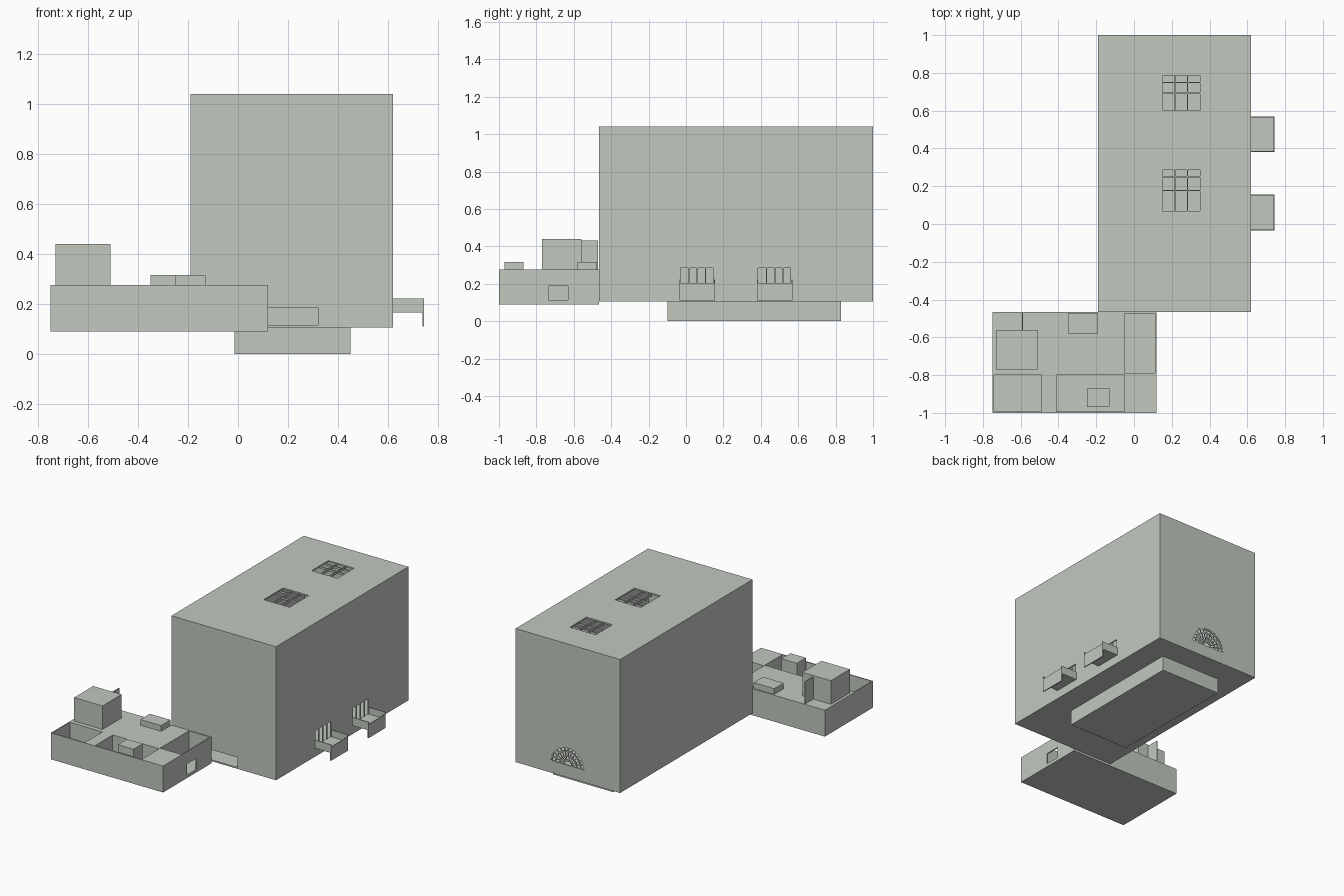
import bpy, bmesh, math

if "Cube" in bpy.data.objects:
    bpy.data.objects.remove(bpy.data.objects["Cube"])

paint = bpy.data.materials.new("pale_grey_green")
paint.diffuse_color = (0.54, 0.58, 0.53, 1)
paint.use_nodes = True
paint.node_tree.nodes["Principled BSDF"].inputs["Base Color"].default_value = paint.diffuse_color


def finish(name, bm):
    bmesh.ops.recalc_face_normals(bm, faces=bm.faces)
    me = bpy.data.meshes.new(name)
    bm.to_mesh(me)
    bm.free()
    me.materials.append(paint)
    ob = bpy.data.objects.new(name, me)
    bpy.context.collection.objects.link(ob)
    return ob


def add_box(bm, x, y, z):
    vs = bmesh.ops.create_cube(bm, size=1)["verts"]
    for v in vs:
        v.co = [(r[0] + r[1]) / 2 + c * (r[1] - r[0]) for c, r in zip(v.co, (x, y, z))]


def boxes(name, *specs):
    bm = bmesh.new()
    for s in specs:
        add_box(bm, *s)
    return finish(name, bm)


def cut(target, cutter):
    mod = target.modifiers.new("opening", "BOOLEAN")
    mod.operation = "DIFFERENCE"
    mod.solver = "EXACT"
    mod.object = cutter
    bpy.context.view_layer.objects.active = target
    bpy.ops.object.modifier_apply(modifier=mod.name)
    bpy.data.objects.remove(cutter)


def cut_box(target, x, y, z):
    cut(target, boxes("cutter", (x, y, z)))


# Hollow main hall
hall = boxes("main_hall", ((-0.19, 0.62), (-0.465, 1.0), (0.105, 1.04)))
cut_box(hall, (-0.18, 0.61), (-0.455, 0.99), (0.115, 1.03))

# Low front doorway
cut_box(hall, (-0.04, 0.32), (-0.5, -0.44), (0.1151, 0.185))

# Skylights with glazing bars
for y0, y1 in ((0.07, 0.285), (0.60, 0.785)):
    cut_box(hall, (0.15, 0.35), (y0, y1), (1.0, 1.1))
    bars = []
    for x in (0.217, 0.283):
        bars.append(((x - 0.003, x + 0.003), (y0, y1), (1.02, 1.036)))
    for k in (1, 2):
        y = y0 + (y1 - y0) * k / 2 if k == 1 else y1 - 0.035
        bars.append(((0.15, 0.35), (y - 0.003, y + 0.003), (1.021, 1.035)))
    boxes("skylight_bars", *bars)

# Balconies with glazed doors
for y0, y1 in ((-0.035, 0.155), (0.38, 0.57)):
    cut_box(hall, (0.60, 0.64), (y0 + 0.005, y1 - 0.01), (0.175, 0.285))
    boxes("balcony",
          ((0.615, 0.745), (y0, y1), (0.165, 0.175)),
          ((0.738, 0.745), (y0, y1), (0.11, 0.205)),
          ((0.615, 0.744), (y0, y0 + 0.006), (0.17, 0.222)),
          ((0.615, 0.744), (y1 - 0.006, y1), (0.17, 0.222)))
    boxes("balcony_door_bars", *[
        ((0.611, 0.618), (y0 + t - 0.003, y0 + t + 0.003), (0.17, 0.286))
        for t in (0.05, 0.095, 0.14)])

# Arched fan window in the back wall
CX, CZ, R = 0.215, 0.19, 0.13


def half_ring(bm, r0, r1, ya, yb, a0=0.0, a1=math.pi, n=16):
    """Extruded arc segment between two radii."""
    rows = []
    for i in range(n + 1):
        a = a0 + (a1 - a0) * i / n
        rows.append([bm.verts.new((CX + r * math.cos(a), y, CZ + r * math.sin(a)))
                     for r, y in ((r0, ya), (r1, ya), (r1, yb), (r0, yb))])
    for p, q in zip(rows, rows[1:]):
        for k in range(4):
            bm.faces.new((p[k], p[(k + 1) % 4], q[(k + 1) % 4], q[k]))
    bm.faces.new(rows[0])
    bm.faces.new(rows[-1])


bm = bmesh.new()
arc = [(CX + R * math.cos(math.pi * i / 20), CZ + R * math.sin(math.pi * i / 20)) for i in range(21)]
face = bm.faces.new([bm.verts.new((x, 0.97, z)) for x, z in arc])
ext = bmesh.ops.extrude_face_region(bm, geom=[face])["geom"]
bmesh.ops.translate(bm, vec=(0, 0.06, 0), verts=[v for v in ext if isinstance(v, bmesh.types.BMVert)])
cut(hall, finish("cutter", bm))

bm = bmesh.new()
for r in (0.03, 0.065, 0.097, 0.125):
    half_ring(bm, r - 0.004, r + 0.005, 0.992, 0.998)
for i in range(13):
    a = math.pi * i / 12
    half_ring(bm, 0.028, 0.128, 0.993, 0.997, a - 0.035, a + 0.035, 1)
finish("fan_window_bars", bm)

# Plinth under the hall
boxes("plinth", ((-0.015, 0.45), (-0.1, 0.83), (0, 0.106)))

# Front annex with open rooms
annex = boxes("annex", ((-0.75, 0.12), (-1.0, -0.465), (0.09, 0.275)))
for x, y in (((-0.742, -0.49), (-0.992, -0.8)),
             ((-0.41, -0.05), (-0.992, -0.8)),
             ((-0.05, 0.112), (-0.79, -0.473))):
    cut_box(annex, x, y, (0.11, 0.3))
cut_box(annex, (0.10, 0.14), (-0.735, -0.63), (0.112, 0.188))

# Roof blocks and upright screen on the annex
boxes("roof_tower", ((-0.73, -0.51), (-0.77, -0.56), (0.27, 0.44)))
boxes("roof_block", ((-0.35, -0.19), (-0.58, -0.475), (0.27, 0.315)))
boxes("room_block", ((-0.25, -0.13), (-0.97, -0.87), (0.11, 0.315)))
boxes("roof_screen", ((-0.594, -0.588), (-0.562, -0.47), (0.27, 0.43)))
